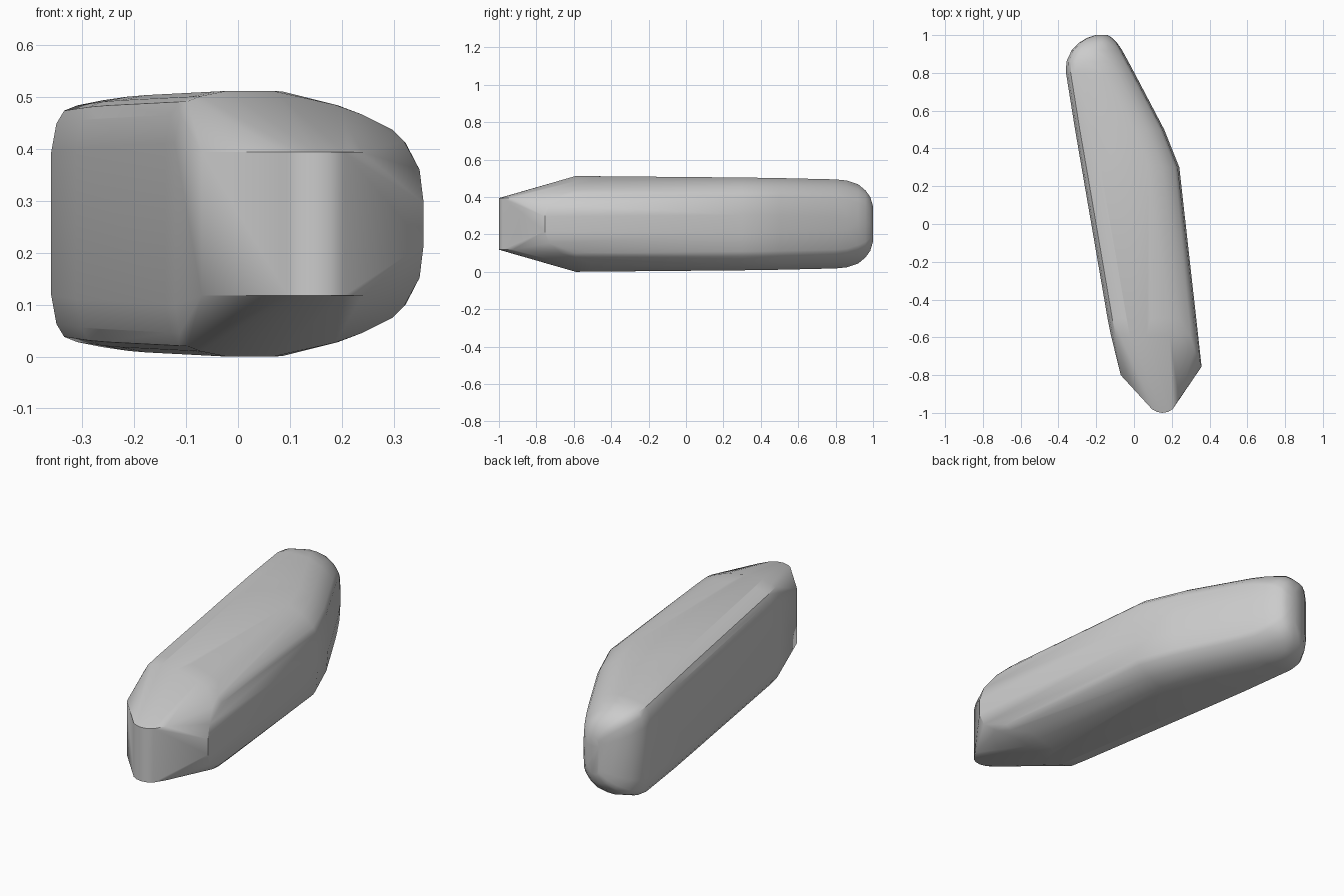
import bpy
import bmesh

if "Cube" in bpy.data.objects:
    bpy.data.objects.remove(bpy.data.objects["Cube"], do_unlink=True)

HEIGHT = 0.512

# Rounded shoulder steps: (inset from the side, drop from the top)
LEFT = [(0, .1), (.01, .045), (.025, .02), (.05, .01), (.1, 0)]
RIGHT = [(0, .2), (.015, .1), (.04, .075), (.1, .045), (.15, .027), (.27, 0)]

# Body stations: y, left x, right x, top z, left and right shoulder scale
STATIONS = [
    (-.59, -.122, .338, .512, 1.0, 1.0),
    (-.50, -.14, .328, .511, 1.0, .9),
    (.30, -.277, .24, .504, 1.0, .6),
    (.50, -.312, .16, .501, 1.0, .6),
    (.80, -.36, .002, .494, 1.0, .6),
    (.86, -.358, -.03, .488, 1.0, .6),
    (.92, -.33, -.063, .468, .9, .5),
    (.96, -.29, -.09, .435, .7, .3),
    (.985, -.25, -.115, .40, .5, .2),
    (1.0, -.205, -.14, .35, .2, .1),
]

# Upright nose wall outline and the widest front corner
NOSE = [(-.07, -.80), (.095, -.98), (.12, -.994), (.15, -1.0),
        (.18, -.995), (.205, -.98), (.24, -.925)]
CORNER = [(.358, -.755, .295), (.35, -.73, .36), (.32, -.665, .415)]

points = []
for y, xl, xr, top, sl, sr in STATIONS:
    # Shoulders flatten towards the rounded tail
    drop = min(1, (top - HEIGHT / 2) / .215)
    points += [(xl + dx * sl, y, top - dz * drop) for dx, dz in LEFT]
    points += [(xr - dx * sr, y, top - dz * drop) for dx, dz in RIGHT]
points += [(x, y, .394) for x, y in NOSE]
points += CORNER

# Mirror the upper half below the middle and wrap it in one shell
bm = bmesh.new()
for x, y, z in points:
    bm.verts.new((x, y, z))
    bm.verts.new((x, y, HEIGHT - z))
hull = bmesh.ops.convex_hull(bm, input=bm.verts[:])
loose = {v for v in hull["geom_interior"] + hull["geom_unused"]
         if isinstance(v, bmesh.types.BMVert) and not v.link_faces}
bmesh.ops.delete(bm, geom=list(loose), context="VERTS")
bmesh.ops.recalc_face_normals(bm, faces=bm.faces[:])

mesh = bpy.data.meshes.new("body")
bm.to_mesh(mesh)
bm.free()
body = bpy.data.objects.new("body", mesh)
bpy.context.collection.objects.link(body)

# Plain grey surface
grey = bpy.data.materials.new("grey")
grey.use_nodes = True
colour = (.6, .6, .6, 1)
grey.diffuse_color = colour
grey.node_tree.nodes["Principled BSDF"].inputs["Base Color"].default_value = colour
mesh.materials.append(grey)

bpy.ops.object.select_all(action="DESELECT")
body.select_set(True)
bpy.context.view_layer.objects.active = body
bpy.ops.object.shade_smooth_by_angle(angle=.6)
